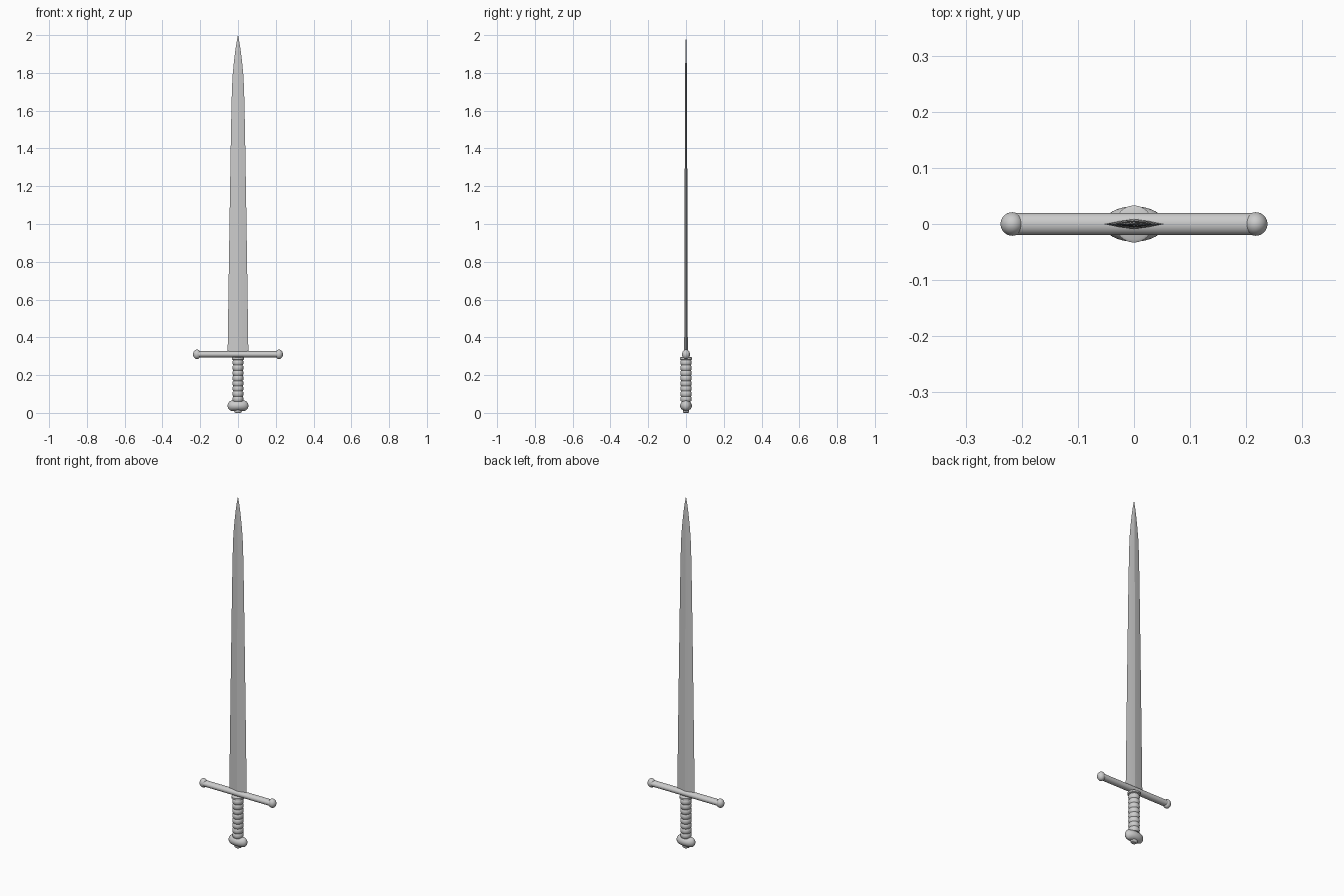
import bpy, bmesh, math
from mathutils import Matrix

if "Cube" in bpy.data.objects:
    bpy.data.objects.remove(bpy.data.objects["Cube"])


def finish(name, bm, angle=35):
    bmesh.ops.recalc_face_normals(bm, faces=bm.faces)
    me = bpy.data.meshes.new(name)
    bm.to_mesh(me)
    bm.free()
    ob = bpy.data.objects.new(name, me)
    bpy.context.collection.objects.link(ob)
    bpy.ops.object.select_all(action='DESELECT')
    ob.select_set(True)
    bpy.context.view_layer.objects.active = ob
    bpy.ops.object.shade_smooth_by_angle(angle=math.radians(angle))
    return ob


def loft(name, rings, angle=35):
    """Skin a stack of equal-length point rings and cap both ends."""
    bm = bmesh.new()
    loops = [[bm.verts.new(p) for p in ring] for ring in rings]
    n = len(loops[0])
    for a, b in zip(loops, loops[1:]):
        for i in range(n):
            j = (i + 1) % n
            bm.faces.new((a[i], a[j], b[j], b[i]))
    bm.faces.new(loops[0])
    bm.faces.new(loops[-1])
    return finish(name, bm, angle)


def lathe(name, profile, sides=32, angle=35):
    """Turn (x radius, y radius, z) points around the z axis."""
    turns = [2 * math.pi * i / sides for i in range(sides)]
    return loft(name, [[(rx * math.cos(t), ry * math.sin(t), z) for t in turns]
                       for rx, ry, z in profile], angle)


# Blade: thin ridged section tapering to a point
section = [(1, 0), (0.5, 0.62), (0, 1), (-0.5, 0.62),
           (-1, 0), (-0.5, -0.62), (0, -1), (0.5, -0.62)]
stations = [(0.31, 0.055, 0.0095), (0.7, 0.0495, 0.0085), (1.1, 0.0435, 0.0072),
            (1.5, 0.037, 0.006), (1.7, 0.0325, 0.0052), (1.78, 0.029, 0.0048),
            (1.85, 0.0225, 0.004), (1.91, 0.0155, 0.003), (1.96, 0.008, 0.002),
            (2.0, 0.0004, 0.0003)]
loft("blade", [[(x * w, y * t, z) for x, y in section] for z, w, t in stations], 8)

# Crossguard bar
bm = bmesh.new()
bmesh.ops.create_cone(bm, cap_ends=True, segments=24, radius1=1, radius2=1, depth=0.43,
                      matrix=Matrix.Translation((0, 0, 0.31))
                      @ Matrix.Diagonal((1, 0.0195, 0.0165, 1))
                      @ Matrix.Rotation(math.pi / 2, 4, 'Y'))
finish("crossguard", bm)

# Rounded ends of the crossguard
for side, label in ((-1, "left"), (1, "right")):
    bm = bmesh.new()
    bmesh.ops.create_uvsphere(bm, u_segments=24, v_segments=16, radius=1,
                              matrix=Matrix.Translation((side * 0.217, 0, 0.31))
                              @ Matrix.Diagonal((0.021, 0.021, 0.025, 1)))
    finish("guard_end_" + label, bm)

# Grip with bulging wrapped rings and a collar under the guard
rings, z0, pitch = 8, 0.06, 0.0275
grip = []
for k in range(rings):
    for f, r in ((0.0, 0.0255), (0.15, 0.0285), (0.5, 0.03), (0.85, 0.0285)):
        grip.append((r * 0.97, r, z0 + (k + f) * pitch))
top = z0 + rings * pitch
grip += [(0.025, 0.0255, top), (0.033, 0.033, top + 0.003),
         (0.033, 0.033, top + 0.013), (0.028, 0.028, top + 0.016)]
lathe("grip", grip)

# Pommel: flattened oval with rounded rim
steps = 14
pommel = []
for i in range(steps + 1):
    a = math.pi * (0.04 + 0.92 * i / steps) - math.pi / 2
    c, s = math.cos(a), math.sin(a)
    pommel.append((0.031 + 0.024 * c, 0.0315 * c, 0.038 + 0.0275 * s))
lathe("pommel", pommel)

# Rivet button under the pommel
lathe("pommel_button", [(0.012, 0.012, 0), (0.018, 0.015, 0.003),
                        (0.02, 0.016, 0.008), (0.02, 0.016, 0.018)], 24)
